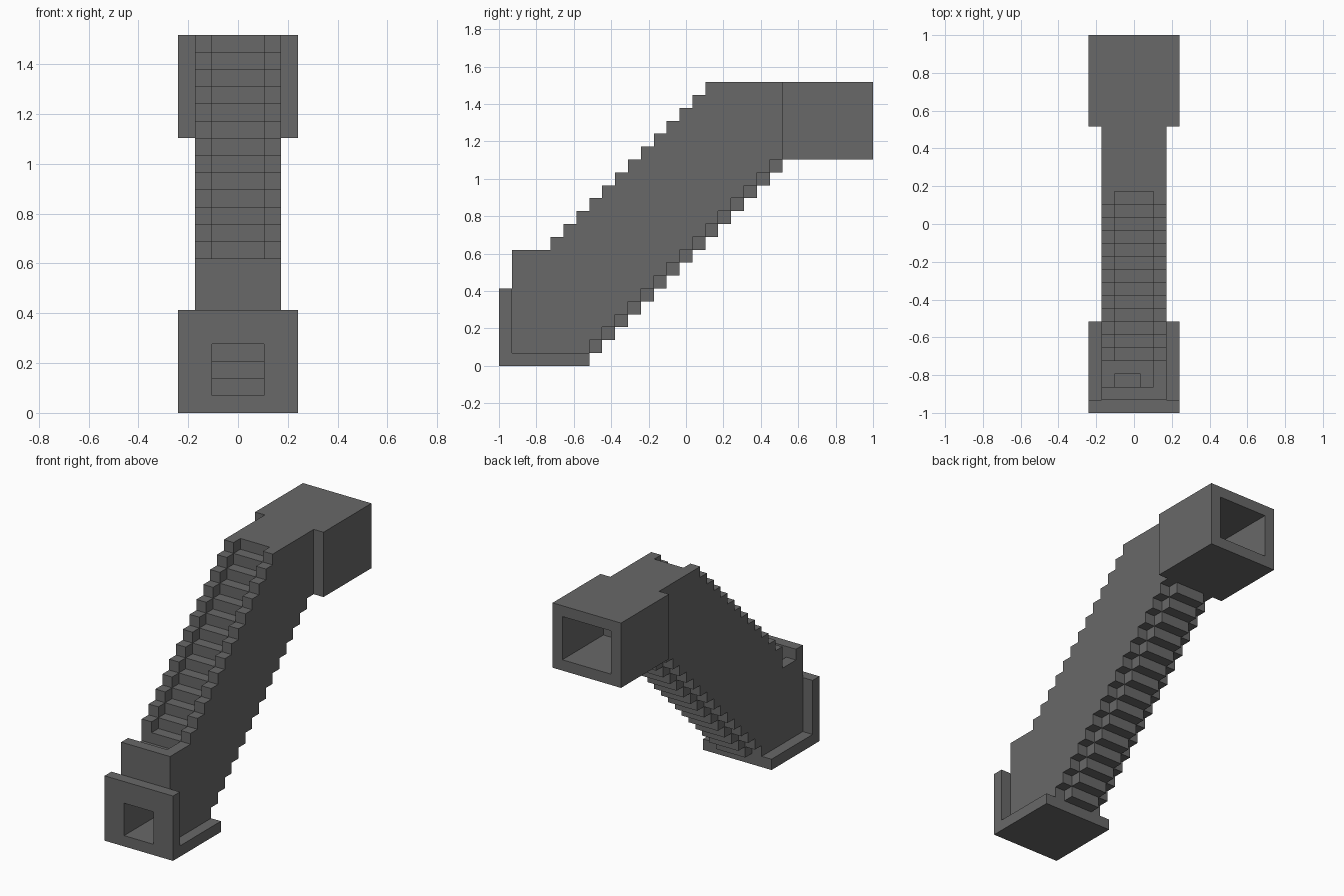
import bpy
import bmesh

cube = bpy.data.objects.get("Cube")
if cube:
    bpy.data.objects.remove(cube, do_unlink=True)

U = 2 / 29  # one block
GREY = (0.14, 0.14, 0.14, 1)

grey = bpy.data.materials.new("dark grey")
grey.use_nodes = True
grey.diffuse_color = GREY
grey.node_tree.nodes["Principled BSDF"].inputs["Base Color"].default_value = GREY


def finish(name, bm):
    """Turn block units into a finished object."""
    for v in bm.verts:
        v.co = (v.co.x * U, v.co.y * U - 1, v.co.z * U)
    bmesh.ops.recalc_face_normals(bm, faces=bm.faces)
    mesh = bpy.data.meshes.new(name)
    bm.to_mesh(mesh)
    bm.free()
    mesh.materials.append(grey)
    bpy.context.collection.objects.link(bpy.data.objects.new(name, mesh))


def stepped(name, x0, x1, columns, bottom, top):
    """Extrude along x a side profile whose heights change block by block."""
    path = [(j + e, bottom(j)) for j in columns for e in (0, 1)]
    path += [(j + e, top(j)) for j in reversed(columns) for e in (1, 0)]
    path = [p for i, p in enumerate(path) if p != path[i - 1]]
    bm = bmesh.new()
    face = bm.faces.new([bm.verts.new((x0, y, z)) for y, z in path])
    new = bmesh.ops.extrude_face_region(bm, geom=[face])["geom"]
    verts = [g for g in new if isinstance(g, bmesh.types.BMVert)]
    bmesh.ops.translate(bm, vec=(x1 - x0, 0, 0), verts=verts)
    bmesh.ops.triangulate(bm, faces=[f for f in bm.faces if len(f.verts) > 4])
    finish(name, bm)


def box(name, x0, x1, y0, y1, z0, z1):
    stepped(name, x0, x1, range(y0, y1), lambda j: z0, lambda j: z1)


def sleeve(name, y0, y1, outer, inner):
    """Rectangular tube along y; outer and inner are (half width, z0, z1)."""
    bm = bmesh.new()
    loops = []
    for w, z0, z1 in (outer, inner):
        for y in (y0, y1):
            loops.append([bm.verts.new((x, y, z)) for x, z in
                          ((-w, z0), (w, z0), (w, z1), (-w, z1))])
    for a, b in ((0, 1), (2, 3), (0, 2), (1, 3)):
        for i in range(4):
            k = (i + 1) % 4
            bm.faces.new((loops[a][i], loops[a][k], loops[b][k], loops[b][i]))
    finish(name, bm)


# Foot: front plate with an opening, and the base behind it
sleeve("front_plate", 0, 1, (3.5, 0, 6), (1.5, 1, 4))
box("base_plate", -3.5, 3.5, 1, 7, 0, 1)


# Stepped side walls, the one on -x with a notch near the foot
def wall_bottom(j):
    return max(1, j - 5)


def wall_top(j):
    return min(22, j + 6) if j > 3 else 9


def notched_top(j):
    return 8 if j in (2, 3) else wall_top(j)


stepped("side_wall_left", 1.5, 2.5, range(1, 22), wall_bottom, wall_top)
stepped("side_wall_right", -2.5, -1.5, range(1, 22), wall_bottom, notched_top)

# Sloping shaft between the walls
box("lower_front_wall", -1.5, 1.5, 1, 2, 4, 9)
stepped("stair_roof", -1.5, 1.5, range(3, 22),
        lambda j: min(21, max(7, j + 3)), lambda j: min(22, j + 5))
box("roof_corner", 0.5, 1.5, 2, 3, 7, 8)
stepped("stair_floor", -1.5, 1.5, range(6, 22),
        lambda j: max(1, j - 6), lambda j: j - 4)

# Open box at the upper end
sleeve("upper_collar", 22, 23, (3.5, 16, 22), (1.5, 18, 21))
sleeve("upper_box", 23, 29, (3.5, 16, 22), (2.5, 17, 21))
